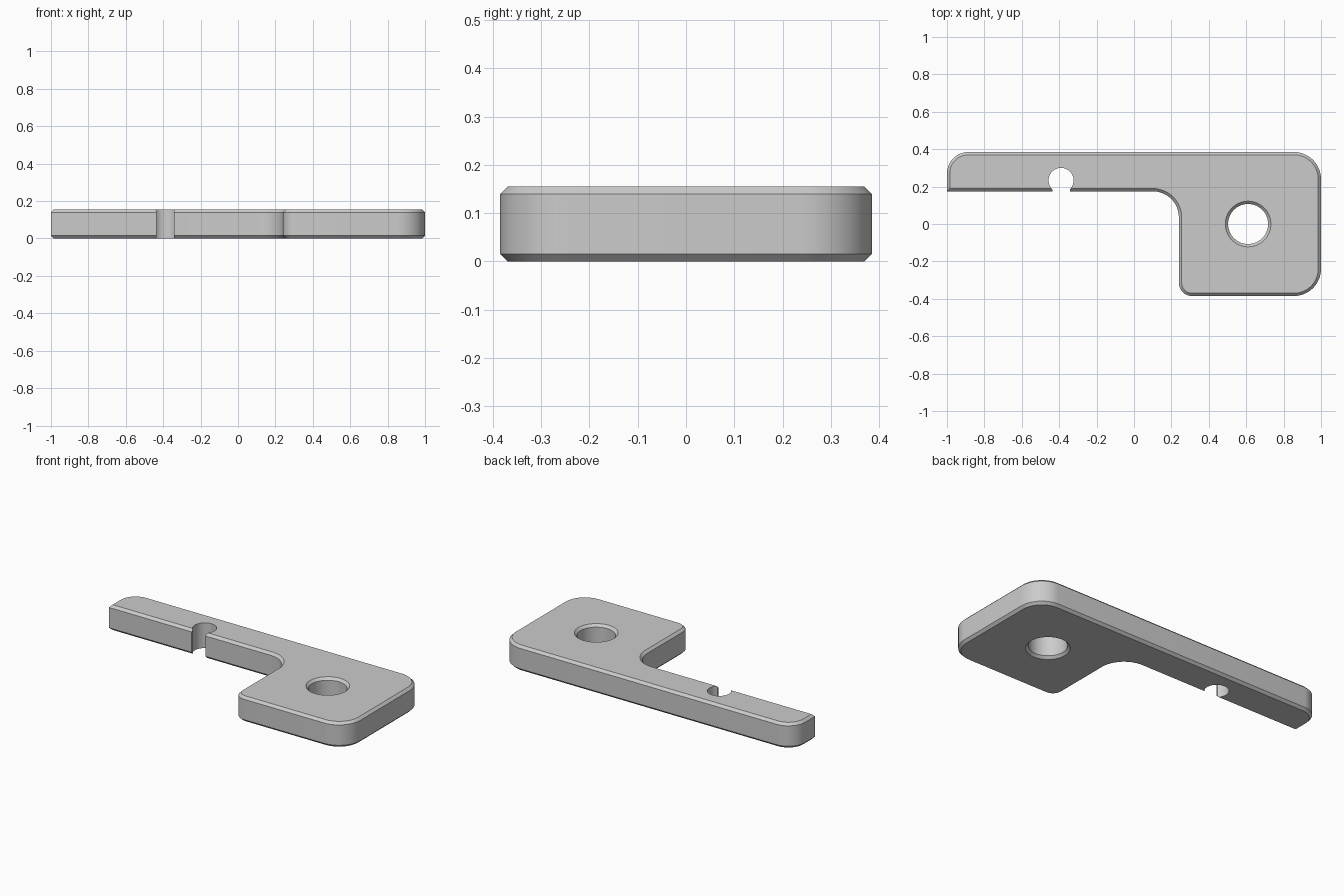
import bpy, bmesh, math
from mathutils import Vector

if "Cube" in bpy.data.objects:
    bpy.data.objects.remove(bpy.data.objects["Cube"])

T, C = 0.155, 0.015          # plate thickness, edge chamfer

grey = bpy.data.materials.new("light_grey")
grey.diffuse_color = (0.6, 0.6, 0.6, 1)
grey.use_nodes = True
grey.node_tree.nodes["Principled BSDF"].inputs["Base Color"].default_value = grey.diffuse_color


def rounded(corners, seg=12):
    """Closed outline from (x, y, radius) corners."""
    pts = []
    for i, (x, y, r) in enumerate(corners):
        p = Vector((x, y))
        if r == 0:
            pts.append(p)
            continue
        a = (Vector(corners[i - 1][:2]) - p).normalized()
        b = (Vector(corners[(i + 1) % len(corners)][:2]) - p).normalized()
        centre = p + (a + b) * r
        for k in range(seg + 1):
            t = k / seg * math.pi / 2
            pts.append(centre - b * r * math.cos(t) - a * r * math.sin(t))
    return pts


def inset(pts, d):
    """Mitred inward offset of a counter-clockwise outline."""
    out = []
    for i, p in enumerate(pts):
        e = (p - pts[i - 1]).normalized()
        f = (pts[(i + 1) % len(pts)] - p).normalized()
        n, m = Vector((-e.y, e.x)), Vector((-f.y, f.x))
        out.append(p + (n + m) * d / (1 + n.dot(m)))
    return out


def stack(name, layers):
    """Solid skinned through matching outlines given as (points, z)."""
    bm = bmesh.new()
    rings = [[bm.verts.new((p.x, p.y, z)) for p in pts] for pts, z in layers]
    n = len(rings[0])
    for lo, hi in zip(rings, rings[1:]):
        for i in range(n):
            j = (i + 1) % n
            bm.faces.new((lo[i], lo[j], hi[j], hi[i]))
    bm.faces.new(rings[0][::-1])
    bm.faces.new(rings[-1])
    bmesh.ops.recalc_face_normals(bm, faces=bm.faces)
    me = bpy.data.meshes.new(name)
    bm.to_mesh(me)
    bm.free()
    me.materials.append(grey)
    ob = bpy.data.objects.new(name, me)
    bpy.context.collection.objects.link(ob)
    return ob


def arc(x, y, r, a0, a1, n):
    return [Vector((x + r * math.cos(a0 + (a1 - a0) * k / n),
                    y + r * math.sin(a0 + (a1 - a0) * k / n))) for k in range(n + 1)]


# L-shaped plate with chamfered rims
outline = rounded([(-1, 0.175, 0), (0.24, 0.175, 0.14), (0.24, -0.385, 0.07),
                   (1, -0.385, 0.145), (1, 0.385, 0.145), (-1, 0.385, 0.115)])
rim = inset(outline, C)
plate = stack("bracket_plate", [(rim, 0), (outline, C), (outline, T - C), (rim, T)])

# Round hole with countersunk rims
E = 0.02


def circle(r):
    return arc(0.61, 0, r, 0, math.tau, 64)[:-1]


hole = stack("hole_cutter", [(circle(0.107 + C + E), -E), (circle(0.107), C),
                             (circle(0.107), T - C), (circle(0.107 + C + E), T + E)])

# Keyhole slot opening through the front edge of the arm
half = math.asin(0.047 / 0.067)
key = arc(-0.39, 0.233, 0.067, -math.pi / 2 + half, 1.5 * math.pi - half, 40)
key += [Vector((-0.437, 0.1)), Vector((-0.343, 0.1))]
slot = stack("slot_cutter", [(key, -E), (key, T + E)])

# Cut both openings, then smooth the curved walls
bpy.context.view_layer.objects.active = plate
plate.select_set(True)
for cutter in (hole, slot):
    cutter.hide_render = True
    mod = plate.modifiers.new("cut", 'BOOLEAN')
    mod.operation, mod.solver, mod.object = 'DIFFERENCE', 'EXACT', cutter
    bpy.ops.object.modifier_apply(modifier=mod.name)
    bpy.data.objects.remove(cutter)
bpy.ops.object.shade_smooth_by_angle(angle=math.radians(25))
